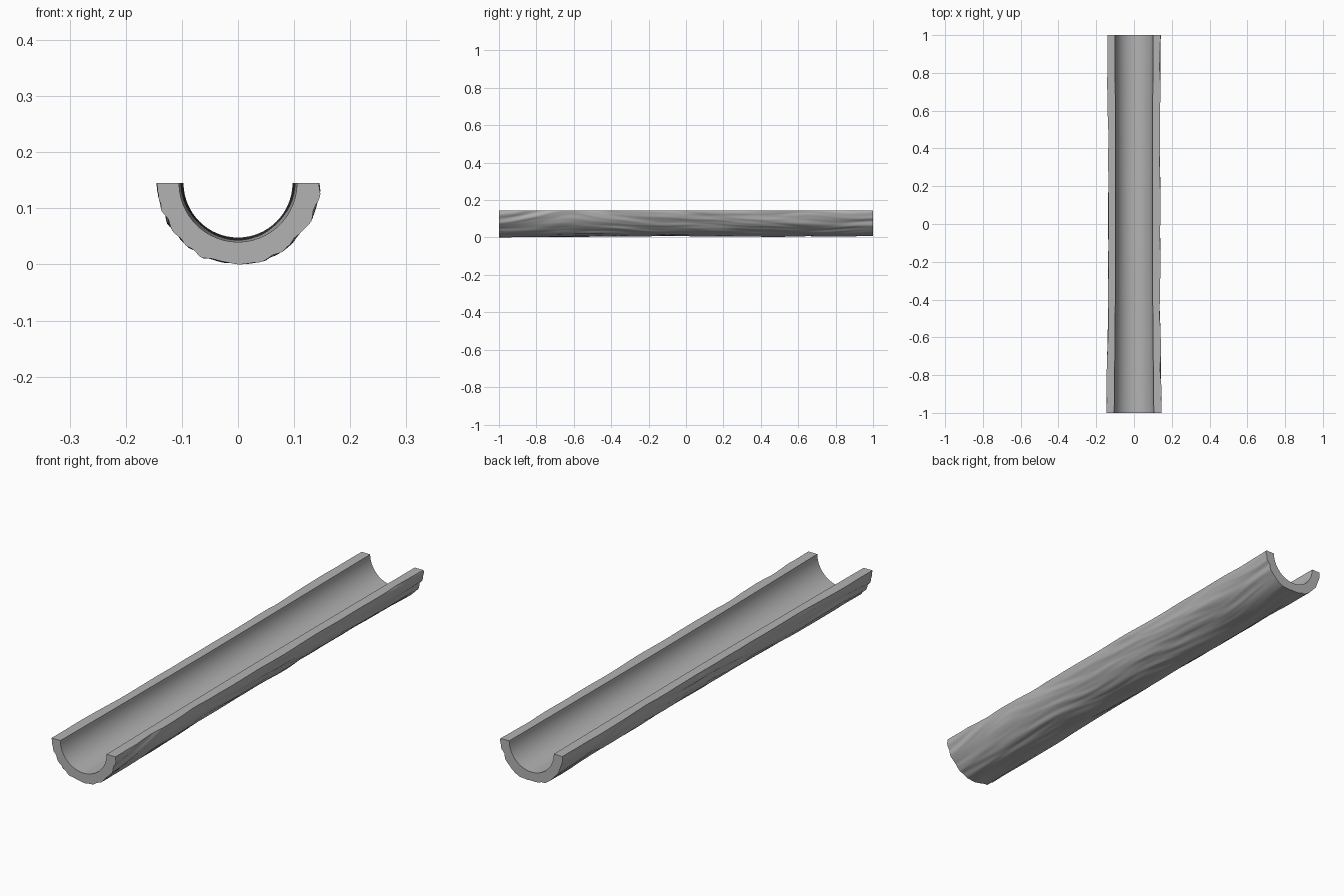
import bpy
import bmesh
from math import sin, cos, pi
from mathutils import Vector, noise

cube = bpy.data.objects.get("Cube")
if cube:
    bpy.data.objects.remove(cube, do_unlink=True)

ROWS, ARC = 320, 72
RIM_Z = 0.145


def inner_radius(y):
    # bore flares gently towards both ends
    return 0.097 + (0.008 if y < 0 else 0.004) * abs(y) ** 1.5


def bark_radius(a, y):
    # broad lumps plus long, wandering grain ridges
    x, z = cos(a), sin(a)
    base = 0.1365 + (0.007 if y < 0 else 0.004) * y * y
    lump = noise.noise(Vector((x * 1.5, y * 2.2, z * 1.5 + 4)))
    warp = 0.35 * noise.noise(Vector((x, y * 2.5, z + 9)))
    b = a + warp + 0.25 * sin(2.6 * y)
    grain = noise.noise(Vector((cos(b) * 5, y * 3.2, sin(b) * 5)))
    fine = noise.noise(Vector((cos(b) * 11, y * 6, sin(b) * 11 + 3)))
    return base + 0.004 * lump + 0.0055 * grain + 0.002 * fine


def ring(bm, y, radius):
    # half circle hanging below the rim
    pts = []
    for i in range(ARC + 1):
        a = pi + pi * i / ARC
        r = radius(a, y)
        pts.append(bm.verts.new((r * cos(a), y, max(0, RIM_Z + r * sin(a)))))
    return pts


# Hollow half log: bark skin, bore, flat rims and end cuts
bm = bmesh.new()
ys = [-1 + 2 * j / ROWS for j in range(ROWS + 1)]
outer = [ring(bm, y, bark_radius) for y in ys]
inner = [ring(bm, y, lambda a, t: inner_radius(t)) for y in ys]
for j in range(ROWS):
    for i in range(ARC):
        for g in (outer, inner):
            bm.faces.new((g[j][i], g[j][i + 1], g[j + 1][i + 1], g[j + 1][i]))
    for i in (0, ARC):
        bm.faces.new((outer[j][i], outer[j + 1][i], inner[j + 1][i], inner[j][i]))
for j in (0, ROWS):
    for i in range(ARC):
        bm.faces.new((outer[j][i], inner[j][i], inner[j][i + 1], outer[j][i + 1]))
bmesh.ops.recalc_face_normals(bm, faces=bm.faces)

mesh = bpy.data.meshes.new("half_log")
bm.to_mesh(mesh)
bm.free()
log = bpy.data.objects.new("half_log", mesh)
bpy.context.collection.objects.link(log)

# Plain grey
grey = bpy.data.materials.new("plain grey")
grey.use_nodes = True
color = (0.45, 0.45, 0.45, 1)
grey.diffuse_color = color
grey.node_tree.nodes["Principled BSDF"].inputs["Base Color"].default_value = color
mesh.materials.append(grey)

# Smooth bark and bore with crisp cut edges
bpy.ops.object.select_all(action="DESELECT")
log.select_set(True)
bpy.context.view_layer.objects.active = log
bpy.ops.object.shade_smooth_by_angle(angle=0.9)
